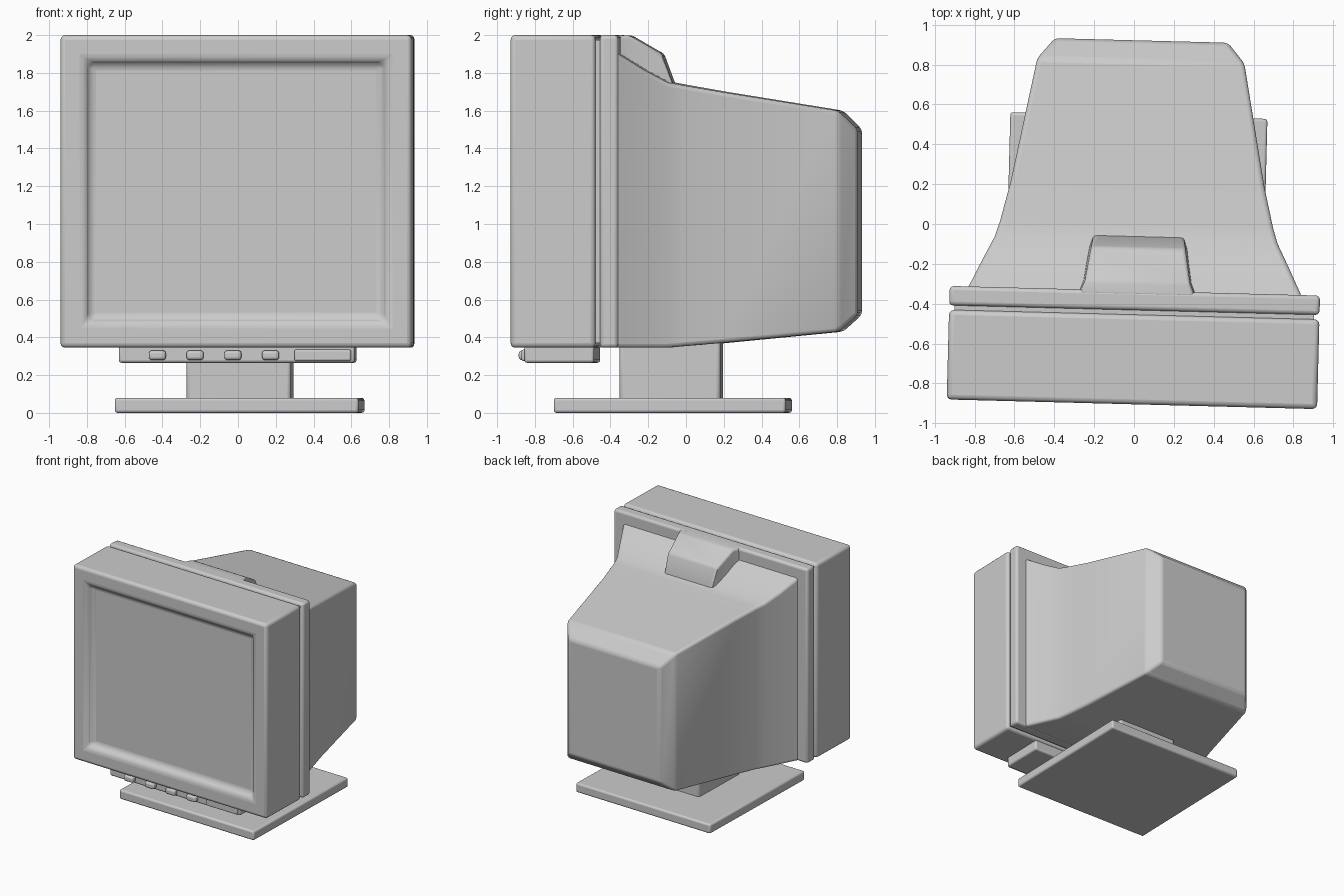
import bpy
import bmesh
import math

if "Cube" in bpy.data.objects:
    bpy.data.objects.remove(bpy.data.objects["Cube"])

YAW = -0.026      # the whole monitor is turned slightly
CX = 0.013        # its own centre line

grey = bpy.data.materials.new("casing grey")
grey.use_nodes = True
colour = (0.6, 0.6, 0.6, 1)
grey.diffuse_color = colour
grey.node_tree.nodes["Principled BSDF"].inputs["Base Color"].default_value = colour


def finish(name, bm, bevel, segments=3):
    """Turn a bmesh into a softly bevelled, smooth shaded part."""
    bmesh.ops.recalc_face_normals(bm, faces=bm.faces)
    mesh = bpy.data.meshes.new(name)
    bm.to_mesh(mesh)
    bm.free()
    obj = bpy.data.objects.new(name, mesh)
    bpy.context.collection.objects.link(obj)
    mesh.materials.append(grey)
    obj.rotation_euler.z = YAW
    if bevel:
        mod = obj.modifiers.new("soft edges", 'BEVEL')
        mod.width = bevel
        mod.segments = segments
        mod.limit_method = 'ANGLE'
        mod.angle_limit = math.radians(25)
    bpy.ops.object.select_all(action='DESELECT')
    obj.select_set(True)
    bpy.context.view_layer.objects.active = obj
    bpy.ops.object.shade_smooth_by_angle(angle=math.radians(35))
    return obj


def loft(name, sections, bevel, cx=CX, taper=1.0):
    """Join box sections (y, half width, bottom, top) from front to back."""
    bm = bmesh.new()
    rings = []
    for y, w, lo, hi in sections:
        corners = ((-w, lo), (w, lo), (w * taper, hi), (-w * taper, hi))
        rings.append([bm.verts.new((cx + x, y, z)) for x, z in corners])
    for a, b in zip(rings, rings[1:]):
        for i in range(4):
            j = (i + 1) % 4
            bm.faces.new((a[i], a[j], b[j], b[i]))
    bm.faces.new(rings[0])
    bm.faces.new(rings[-1])
    return finish(name, bm, bevel)


def block(name, x, y, z, bevel):
    """Box given by its ranges on the three axes."""
    half = (x[1] - x[0]) / 2
    return loft(name, [(y[0], half, *z), (y[1], half, *z)], bevel, (x[0] + x[1]) / 2)


# Front bezel with the recessed screen
bm = bmesh.new()
bmesh.ops.create_cube(bm, size=1)
for v in bm.verts:
    v.co.x = CX + v.co.x * 1.86
    v.co.y = -0.68 + v.co.y * 0.45
    v.co.z = 1.1725 + v.co.z * 1.655
front = min(bm.faces, key=lambda f: f.calc_center_median().y)
bmesh.ops.inset_region(bm, faces=[front], thickness=0.178)
bmesh.ops.inset_region(bm, faces=[front], thickness=0.05, depth=-0.05)
finish("screen_bezel", bm, 0.025)

# Seam and rear flange
block("seam", (-0.89, 0.916), (-0.47, -0.42), (0.37, 1.975), 0)
block("rear_flange", (-0.917, 0.943), (-0.432, -0.335), (0.345, 2.0), 0.02)

# Flared tube housing
loft("tube_housing", [
    (-0.36, 0.85, 0.345, 1.92),
    (-0.335, 0.835, 0.345, 1.9),
    (-0.2, 0.77, 0.345, 1.815),
    (-0.08, 0.71, 0.345, 1.75),
    (0.0, 0.685, 0.353, 1.735),
    (0.2, 0.637, 0.37, 1.70),
    (0.82, 0.52, 0.43, 1.60),
    (0.922, 0.435, 0.52, 1.50)], 0.02)

# Raised hump on top of the housing
loft("top_hump", [
    (-0.36, 0.31, 1.7, 2.0),
    (-0.29, 0.28, 1.7, 1.998),
    (-0.12, 0.25, 1.7, 1.9),
    (-0.06, 0.235, 1.7, 1.74)], 0.015, 0.025, 0.94)

# Control strip under the bezel, with a door and knobs
block("control_strip", (-0.61, 0.64), (-0.84, -0.47), (0.265, 0.36), 0.015)
block("control_door", (0.32, 0.62), (-0.855, -0.83), (0.275, 0.335), 0.01)
for i in range(4):
    x = -0.45 + i * 0.2
    block(f"control_knob_{i + 1}", (x, x + 0.09), (-0.88, -0.83), (0.28, 0.33), 0.015)

# Stand
block("stand_neck", (-0.265, 0.29), (-0.345, 0.19), (0.06, 0.4), 0.02)
block("stand_base", (-0.635, 0.656), (-0.683, 0.545), (0.0, 0.08), 0.015)
